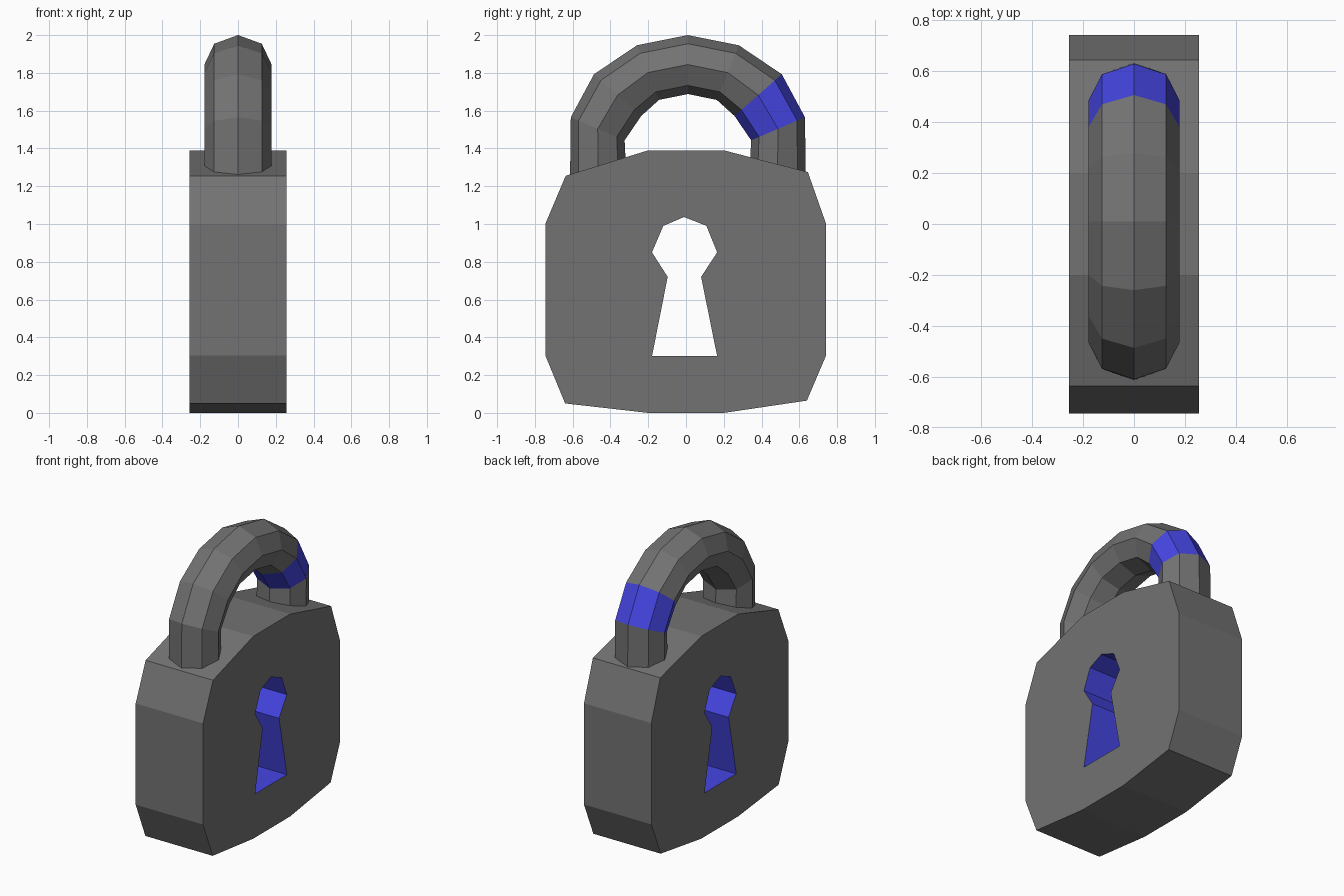
import bpy
import bmesh
from math import sin, cos, pi
from mathutils import Vector

cube = bpy.data.objects.get("Cube")
if cube:
    bpy.data.objects.remove(cube, do_unlink=True)


def make_material(name, rgb):
    mat = bpy.data.materials.new(name)
    mat.use_nodes = True
    mat.diffuse_color = (*rgb, 1)
    bsdf = next(n for n in mat.node_tree.nodes if n.type == 'BSDF_PRINCIPLED')
    bsdf.inputs["Base Color"].default_value = (*rgb, 1)
    return mat


materials = [make_material("dark grey", (0.17, 0.17, 0.17)),
             make_material("blue", (0.06, 0.06, 0.77))]


def finish(bm, name):
    bmesh.ops.recalc_face_normals(bm, faces=bm.faces[:])
    mesh = bpy.data.meshes.new(name)
    bm.to_mesh(mesh)
    bm.free()
    for mat in materials:
        mesh.materials.append(mat)
    obj = bpy.data.objects.new(name, mesh)
    bpy.context.collection.objects.link(obj)
    return obj


def bridge(bm, ring_a, ring_b, material):
    """Quads between two closed rings of vertices."""
    count = len(ring_a)
    for i in range(count):
        j = (i + 1) % count
        face = bm.faces.new((ring_a[i], ring_a[j], ring_b[j], ring_b[i]))
        face.material_index = material


# Body: slab with a keyhole passing through its full thickness
HALF_THICK = 0.256
body_outline = [(-0.745, 0.305), (-0.64, 0.05), (-0.2, 0), (0.2, 0),
                (0.64, 0.065), (0.742, 0.305), (0.742, 1.0), (0.645, 1.275),
                (0.2, 1.39), (-0.2, 1.39), (-0.637, 1.255), (-0.745, 1.0)]
keyhole_outline = [(-0.18, 0.3), (0.165, 0.3), (0.08, 0.72), (0.165, 0.85),
                   (0.108, 0.99), (-0.01, 1.037), (-0.12, 0.99),
                   (-0.18, 0.85), (-0.097, 0.72)]

bm = bmesh.new()
cap_edges = {-1: [], 1: []}
for outline, material in ((body_outline, 0), (keyhole_outline, 1)):
    rings = {s: [bm.verts.new((s * HALF_THICK, y, z)) for y, z in outline]
             for s in (-1, 1)}
    bridge(bm, rings[-1], rings[1], material)
    for s, ring in rings.items():
        cap_edges[s] += [bm.edges.get((ring[i - 1], ring[i]))
                         for i in range(len(ring))]
for s, edges in cap_edges.items():
    bmesh.ops.triangle_fill(bm, edges=edges, use_beauty=True, normal=(s, 0, 0))
finish(bm, "lock_body")

# Shackle: eight-sided tube swept along an arch, with one blue band
CENTRE_Y = 0.01
HALF_WIDTH = 0.178
# inner and outer points (distance from centre, height) of half the arch
half_arch = [((0.32, 1.15), (0.625, 1.15)), ((0.335, 1.443), (0.62, 1.565)),
             ((0.247, 1.572), (0.497, 1.793)), ((0.153, 1.657), (0.27, 1.946)),
             ((0, 1.688), (0, 2.0))]
stations = [(1, s) for s in half_arch] + [(-1, s) for s in half_arch[-2::-1]]

bm = bmesh.new()
rings = []
for side, (inner, outer) in stations:
    a = Vector((0, CENTRE_Y + side * inner[0], inner[1]))
    b = Vector((0, CENTRE_Y + side * outer[0], outer[1]))
    middle, radial = (a + b) / 2, (b - a) / 2
    rings.append([bm.verts.new(middle + radial * cos(k * pi / 4)
                               + Vector((HALF_WIDTH * sin(k * pi / 4), 0, 0)))
                  for k in range(8)])
for i in range(len(rings) - 1):
    bridge(bm, rings[i], rings[i + 1], 1 if i == 1 else 0)
for ring in (rings[0], rings[-1]):
    bm.faces.new(ring)
finish(bm, "shackle")
